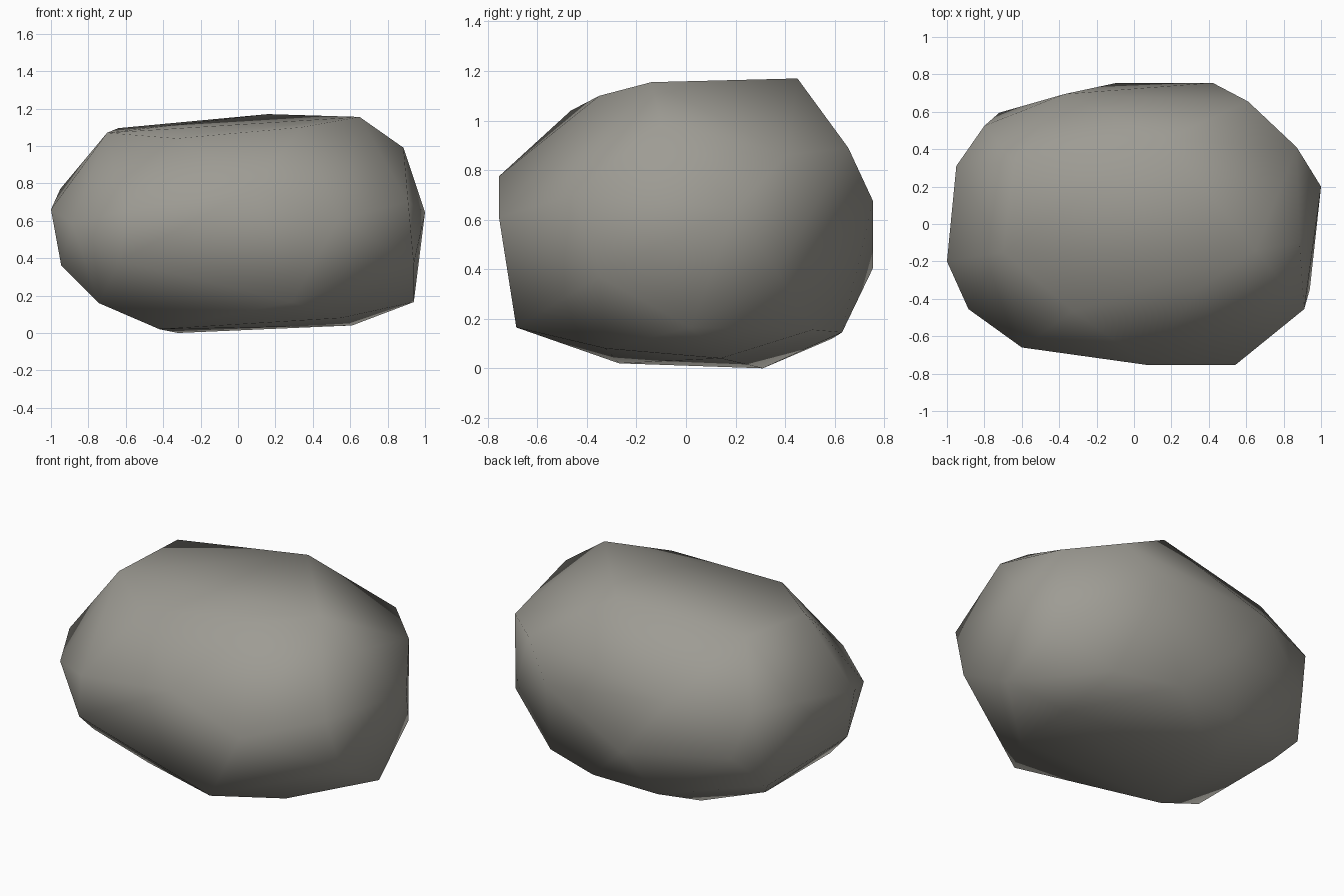
import bpy, bmesh

# Corner points of the boulder, grouped by height
crown = [(0.16, 0.45, 1.17), (0.65, -0.14, 1.155), (0.34, -0.35, 1.10), (-0.325, -0.465, 1.04),
         (-0.70, -0.15, 1.07), (-0.64, 0.33, 1.095), (0.885, -0.10, 0.99)]
shoulder = [(0.61, 0.655, 0.89), (0.87, 0.41, 0.862), (0.91, -0.455, 0.70), (0.08, -0.755, 0.775),
            (-0.60, -0.66, 0.655), (-1.0, -0.20, 0.66), (-0.95, 0.31, 0.77), (-0.80, 0.525, 0.75),
            (-0.37, 0.695, 0.76), (0.42, 0.755, 0.675), (1.0, 0.20, 0.645)]
waist = [(0.54, -0.755, 0.61), (-0.885, -0.455, 0.586), (-0.72, 0.595, 0.47), (-0.09, 0.755, 0.405),
         (0.895, 0.37, 0.385), (0.94, -0.35, 0.37), (-0.63, -0.635, 0.385), (-0.945, -0.21, 0.36),
         (-0.84, 0.41, 0.27)]
base = [(0.94, 0.02, 0.165), (0.29, -0.685, 0.165), (-0.745, -0.33, 0.16), (-0.75, 0.305, 0.165),
        (-0.22, 0.59, 0.12), (0.19, 0.63, 0.145), (0.56, 0.51, 0.155), (0.55, -0.325, 0.08),
        (0.61, 0.14, 0.04), (-0.42, -0.27, 0.02), (-0.32, 0.31, 0.0)]

# Boulder: convex skin around the corners
bm = bmesh.new()
for p in crown + shoulder + waist + base:
    bm.verts.new(p)
hull = bmesh.ops.convex_hull(bm, input=bm.verts[:])
loose = [v for v in bm.verts if not v.link_faces]
bmesh.ops.delete(bm, geom=loose, context='VERTS')
bmesh.ops.recalc_face_normals(bm, faces=bm.faces[:])
for f in bm.faces:
    f.smooth = True
mesh = bpy.data.meshes.new("boulder")
bm.to_mesh(mesh)
bm.free()

# Single warm grey stone colour
stone = bpy.data.materials.new("warm grey stone")
stone.diffuse_color = (0.34, 0.33, 0.295, 1)
mesh.materials.append(stone)
boulder = bpy.data.objects.new("boulder", mesh)
bpy.context.collection.objects.link(boulder)
